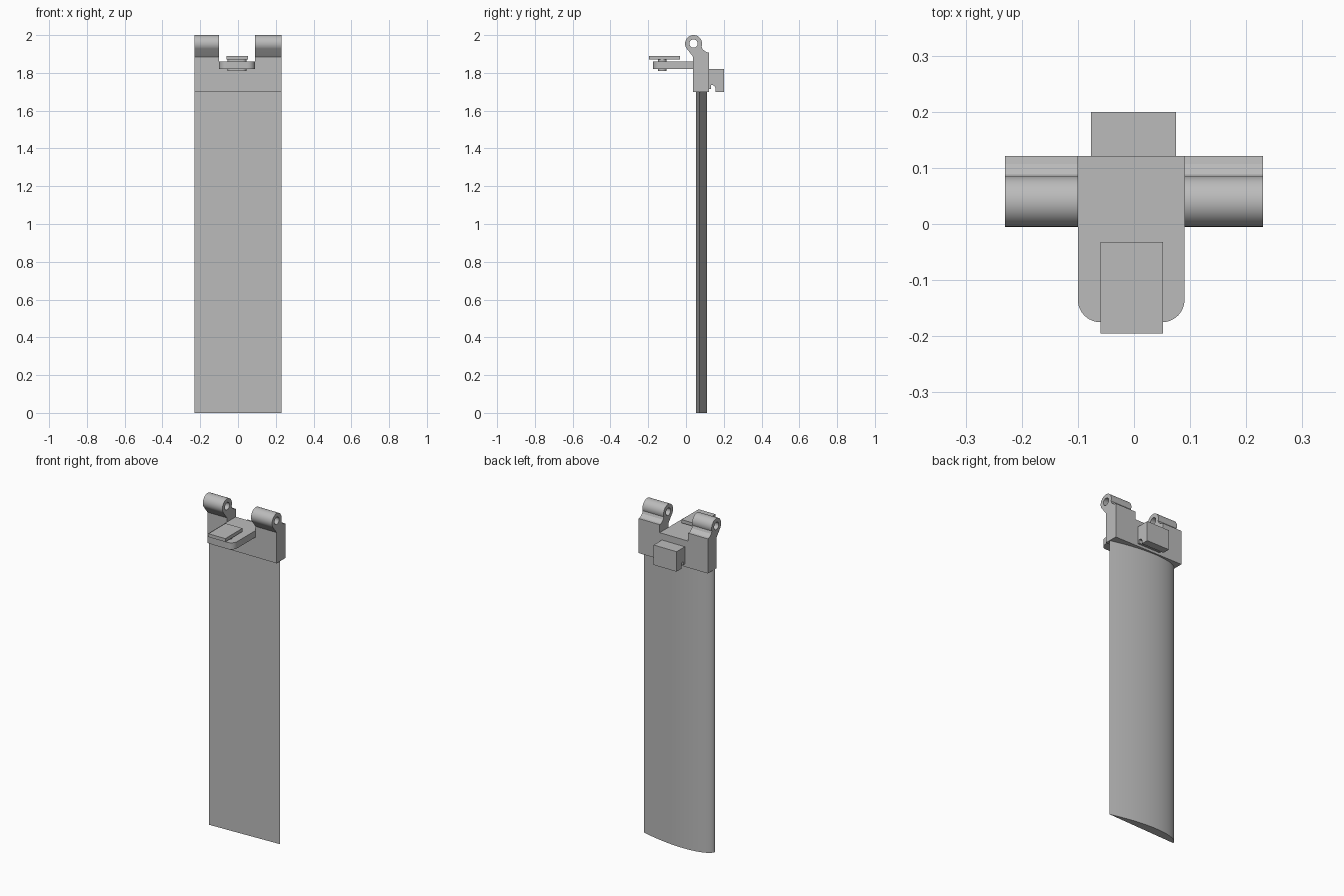
import bpy, bmesh
from math import sin, cos, radians, sqrt
from mathutils import Matrix

cube = bpy.data.objects.get("Cube")
if cube:
    bpy.data.objects.remove(cube, do_unlink=True)

grey = bpy.data.materials.new("plain grey")
grey.use_nodes = True
grey.diffuse_color = (0.5, 0.5, 0.5, 1)
grey.node_tree.nodes["Principled BSDF"].inputs["Base Color"].default_value = (0.5, 0.5, 0.5, 1)

# Local x, y, z of a side profile become world y, z, x
SIDE = Matrix(((0, 0, 1, 0), (1, 0, 0, 0), (0, 1, 0, 0), (0, 0, 0, 1)))


def arc(cx, cy, r, start, end, steps=24):
    angles = [radians(start + (end - start) * i / steps) for i in range(steps + 1)]
    return [(cx + r * cos(a), cy + r * sin(a)) for a in angles]


def prism(name, loops, low, high, side=False):
    """Extrude a filled outline (further loops are holes) from low to high."""
    curve = bpy.data.curves.new(name, "CURVE")
    curve.dimensions = "2D"
    curve.fill_mode = "BOTH"
    curve.extrude = (high - low) / 2
    for loop in loops:
        spline = curve.splines.new("POLY")
        spline.points.add(len(loop) - 1)
        spline.use_cyclic_u = True
        for point, (a, b) in zip(spline.points, loop):
            point.co = (a, b, 0, 1)
    temp = bpy.data.objects.new(name + "_outline", curve)
    bpy.context.collection.objects.link(temp)
    graph = bpy.context.evaluated_depsgraph_get()
    mesh = bpy.data.meshes.new_from_object(temp.evaluated_get(graph))
    bpy.data.objects.remove(temp, do_unlink=True)

    bm = bmesh.new()
    bm.from_mesh(mesh)
    bmesh.ops.remove_doubles(bm, verts=bm.verts, dist=0.00005)
    bm.transform(Matrix.Translation((0, 0, (low + high) / 2)))
    if side:
        bm.transform(SIDE)
    bmesh.ops.recalc_face_normals(bm, faces=bm.faces)
    bm.to_mesh(mesh)
    bm.free()
    mesh.name = name
    mesh.materials.clear()
    mesh.materials.append(grey)
    obj = bpy.data.objects.new(name, mesh)
    bpy.context.collection.objects.link(obj)
    bpy.ops.object.select_all(action="DESELECT")
    obj.select_set(True)
    bpy.context.view_layer.objects.active = obj
    bpy.ops.object.shade_smooth_by_angle(angle=radians(30))
    return obj


def rect(x0, y0, x1, y1):
    return [(x0, y0), (x1, y0), (x1, y1), (x0, y1)]


# Long blade: flat front, arched back, rounded on the right, thin on the left
def blade_point(u, thickness):
    return (-0.23 + 0.46 * u, 0.053 + 0.017 * u + thickness * sqrt(u) * (1 - u))


steps = 40
back = [blade_point((i / steps) ** 2, 0.138) for i in range(steps + 1)]
prism("blade", [back], 0, 1.70)

# Mounting block across the top of the blade
prism("mounting_block", [rect(0.038, 1.70, 0.1215, 1.86)], -0.23, 0.23, side=True)

# Hinge lugs with pin holes
lug = ([(0.038, 1.86), (0.038, 1.885)]
       + arc(0.04, 1.955, 0.045, 215, -20, 40)
       + [(0.088, 1.925), (0.107, 1.91), (0.1215, 1.908), (0.1215, 1.86)])
hole = arc(0.04, 1.955, 0.022, 0, 345, 23)
for name, low, high in (("right_hinge_lug", -0.23, -0.10), ("left_hinge_lug", 0.09, 0.23)):
    prism(name, [lug, hole], low, high, side=True)

# Front shelf with rounded corners
shelf = ([(0.09, 0.038), (-0.10, 0.038)]
         + arc(-0.06, -0.135, 0.04, 180, 270, 12)
         + arc(0.05, -0.135, 0.04, 270, 360, 12))
prism("front_shelf", [shelf], 1.82, 1.86)

# Slotted key through the shelf, capped by a thin plate
key = arc(0.023, -0.125, 0.022, -90, 90) + arc(-0.033, -0.125, 0.022, 90, 270)
prism("shelf_key", [key], 1.81, 1.87)
prism("key_plate", [rect(-0.06, -0.195, 0.052, -0.032)], 1.87, 1.89)

# Rear catch with a notch underneath
catch = ([(0.1215, 1.82), (0.20, 1.82), (0.20, 1.70), (0.155, 1.70)]
         + arc(0.14, 1.72, 0.015, 0, 90, 8)
         + [(0.132, 1.735), (0.132, 1.715), (0.1215, 1.715)])
prism("rear_catch", [catch], -0.077, 0.075, side=True)
